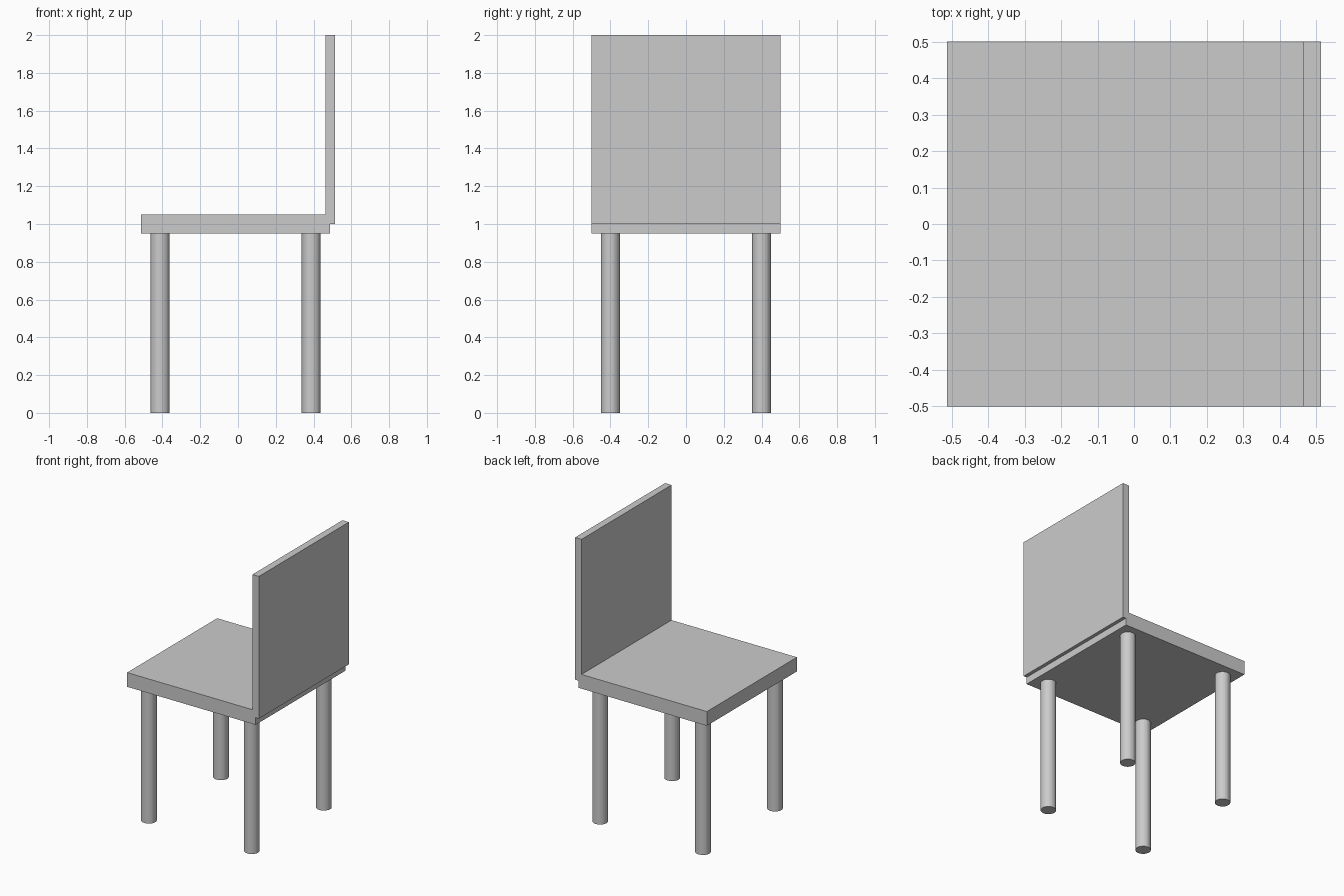
import bpy

if "Cube" in bpy.data.objects:
    bpy.data.objects.remove(bpy.data.objects["Cube"])

SHIFT = -0.0125  # centres the chair including the overhanging backrest


def box(name, size, location):
    bpy.ops.mesh.primitive_cube_add(size=1, location=location)
    obj = bpy.context.object
    obj.name = name
    obj.scale = size
    bpy.ops.object.transform_apply(location=False, rotation=False, scale=True)
    return obj


# Seat slab
box("seat", (1, 1, 0.1), (SHIFT, 0, 1))

# Backrest panel, sunk halfway into the seat and overhanging its edge
box("backrest", (0.05, 1, 1), (0.5 + SHIFT, 0, 1.5))

# Four round legs, with tops set into the seat
for end, x in (("front", -0.4), ("back", 0.4)):
    for side, y in (("right", -0.4), ("left", 0.4)):
        bpy.ops.mesh.primitive_cylinder_add(
            vertices=32, radius=0.05, depth=1, location=(x + SHIFT, y, 0.5))
        bpy.context.object.name = f"{end}_{side}_leg"
